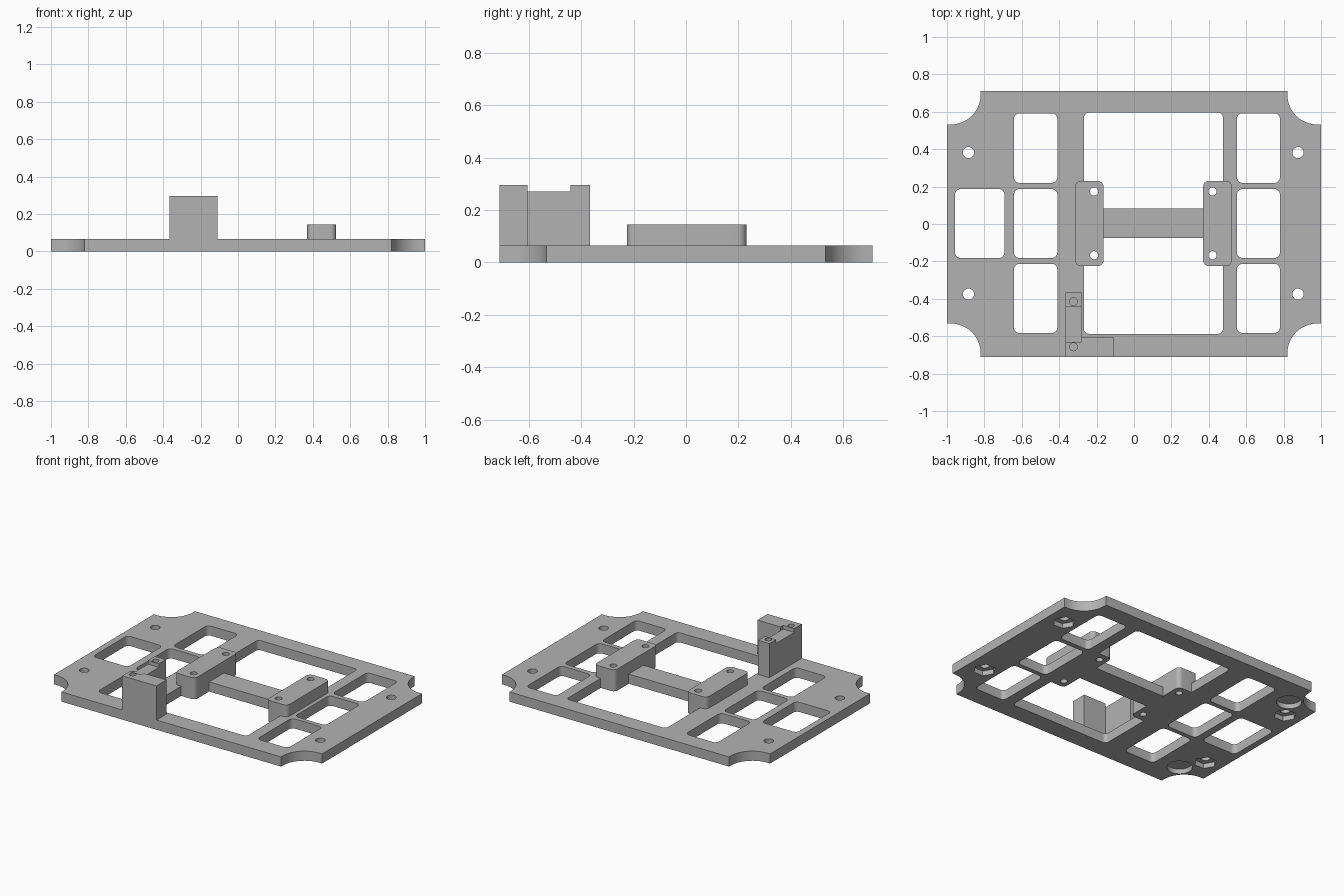
import bpy
import bmesh
from math import pi, cos, sin, radians

cube = bpy.data.objects.get("Cube")
if cube:
    bpy.data.objects.remove(cube, do_unlink=True)

GREY = (0.45, 0.45, 0.45, 1)
grey = bpy.data.materials.new("matte grey")
grey.use_nodes = True
grey.diffuse_color = GREY
grey.node_tree.nodes["Principled BSDF"].inputs["Base Color"].default_value = GREY

PLATE_TOP = 0.065
PAD_TOP = 0.145
POST_TOP = 0.295


def rect(x0, x1, y0, y1, r=0.0, steps=8):
    """Rectangle outline, with rounded corners when r is given."""
    if r == 0:
        return [(x0, y0), (x1, y0), (x1, y1), (x0, y1)]
    points = []
    corners = [(x1 - r, y1 - r), (x0 + r, y1 - r), (x0 + r, y0 + r), (x1 - r, y0 + r)]
    for quarter, (cx, cy) in enumerate(corners):
        for i in range(steps + 1):
            a = (quarter + i / steps) * pi / 2
            points.append((cx + r * cos(a), cy + r * sin(a)))
    return points


def disc(x, y, r, sides=32):
    return [(x + r * cos(2 * pi * i / sides), y + r * sin(2 * pi * i / sides))
            for i in range(sides)]


def prisms(name, outlines, z0, z1):
    """One object made of upright prisms that do not touch each other."""
    bm = bmesh.new()
    for outline in outlines:
        base = bm.faces.new([bm.verts.new((x, y, z0)) for x, y in outline])
        top = bmesh.ops.extrude_face_region(bm, geom=[base])["geom"]
        for v in top:
            if isinstance(v, bmesh.types.BMVert):
                v.co.z = z1
    bmesh.ops.recalc_face_normals(bm, faces=bm.faces)
    mesh = bpy.data.meshes.new(name)
    bm.to_mesh(mesh)
    bm.free()
    mesh.materials.append(grey)
    obj = bpy.data.objects.new(name, mesh)
    bpy.context.scene.collection.objects.link(obj)
    return obj


def combine(obj, operation, outlines, z0, z1):
    """Boolean the prisms into obj and drop the helper."""
    helper = prisms("helper", outlines, z0, z1)
    helper.hide_render = True
    mod = obj.modifiers.new("combine", 'BOOLEAN')
    mod.operation = operation
    mod.solver = 'EXACT'
    mod.object = helper
    bpy.context.view_layer.update()
    graph = bpy.context.evaluated_depsgraph_get()
    mesh = bpy.data.meshes.new_from_object(obj.evaluated_get(graph))
    obj.modifiers.clear()
    obj.data = mesh
    bpy.data.objects.remove(helper, do_unlink=True)


def cut(obj, outlines, z0=-0.1, z1=0.5):
    combine(obj, 'DIFFERENCE', outlines, z0, z1)


# Base plate with scooped corners and rounded windows
plate = prisms("base_plate", [rect(-1, 1, -0.712, 0.712)], 0, PLATE_TOP)
scoops = [rect(min(a, b), max(a, b), min(c, d), max(c, d), 0.16, 16)
          for a, b in ((0.82, 1.2), (-0.82, -1.2))
          for c, d in ((0.532, 0.9), (-0.532, -0.9))]
cut(plate, scoops)

rows = [(-0.583, -0.213), (-0.182, 0.187), (0.22, 0.592)]
windows = [rect(x0, x1, y0, y1, 0.03)
           for x0, x1 in ((-0.642, -0.41), (0.55, 0.78)) for y0, y1 in rows]
windows.append(rect(-0.957, -0.693, -0.182, 0.187, 0.03))
windows.append(rect(-0.267, 0.475, -0.587, 0.595, 0.025))
cut(plate, windows)

# Cross bar and pad footprints spanning the middle window
pads = {"right_pad": rect(-0.315, -0.163, -0.225, 0.23, 0.03),
        "left_pad": rect(0.37, 0.524, -0.225, 0.23, 0.03)}
combine(plate, 'UNION', list(pads.values()), 0, PLATE_TOP)
combine(plate, 'UNION', [rect(-0.24, 0.45, -0.075, 0.082)], 0, PLATE_TOP)

# Screw holes, nut pockets and round blind pockets underneath
screws = [(x, y) for x in (-0.885, 0.877) for y in (-0.375, 0.382)]
pad_holes = [disc(x, y, 0.022) for x in (-0.213, 0.42) for y in (-0.167, 0.174)]
cut(plate, [disc(x, y, 0.03) for x, y in screws] + pad_holes)
pockets = [disc(x, y, 0.07, 6) for x, y in screws]
pockets += [disc(-0.80, y, 0.078) for y in (-0.52, 0.52)]
cut(plate, pockets, -0.1, 0.033)

# Raised pads with through holes
parts = [plate]
for name, outline in pads.items():
    pad = prisms(name, [outline], PLATE_TOP, PAD_TOP)
    cut(pad, pad_holes)
    parts.append(pad)

# L-shaped post with a shallow saddle and two blind holes
post = prisms("corner_post", [[(-0.365, -0.712), (-0.11, -0.712), (-0.11, -0.605),
                               (-0.282, -0.605), (-0.282, -0.367), (-0.365, -0.367)]],
              PLATE_TOP, POST_TOP)
cut(post, [rect(-0.4, -0.282, -0.632, -0.44)], 0.27, 0.4)
cut(post, [disc(-0.324, y, 0.021) for y in (-0.657, -0.415)], 0.22, 0.4)
parts.append(post)

# Smooth curved walls, keep edges sharp
bpy.ops.object.select_all(action='DESELECT')
for part in parts:
    part.select_set(True)
bpy.context.view_layer.objects.active = plate
bpy.ops.object.shade_smooth_by_angle(angle=radians(30))
